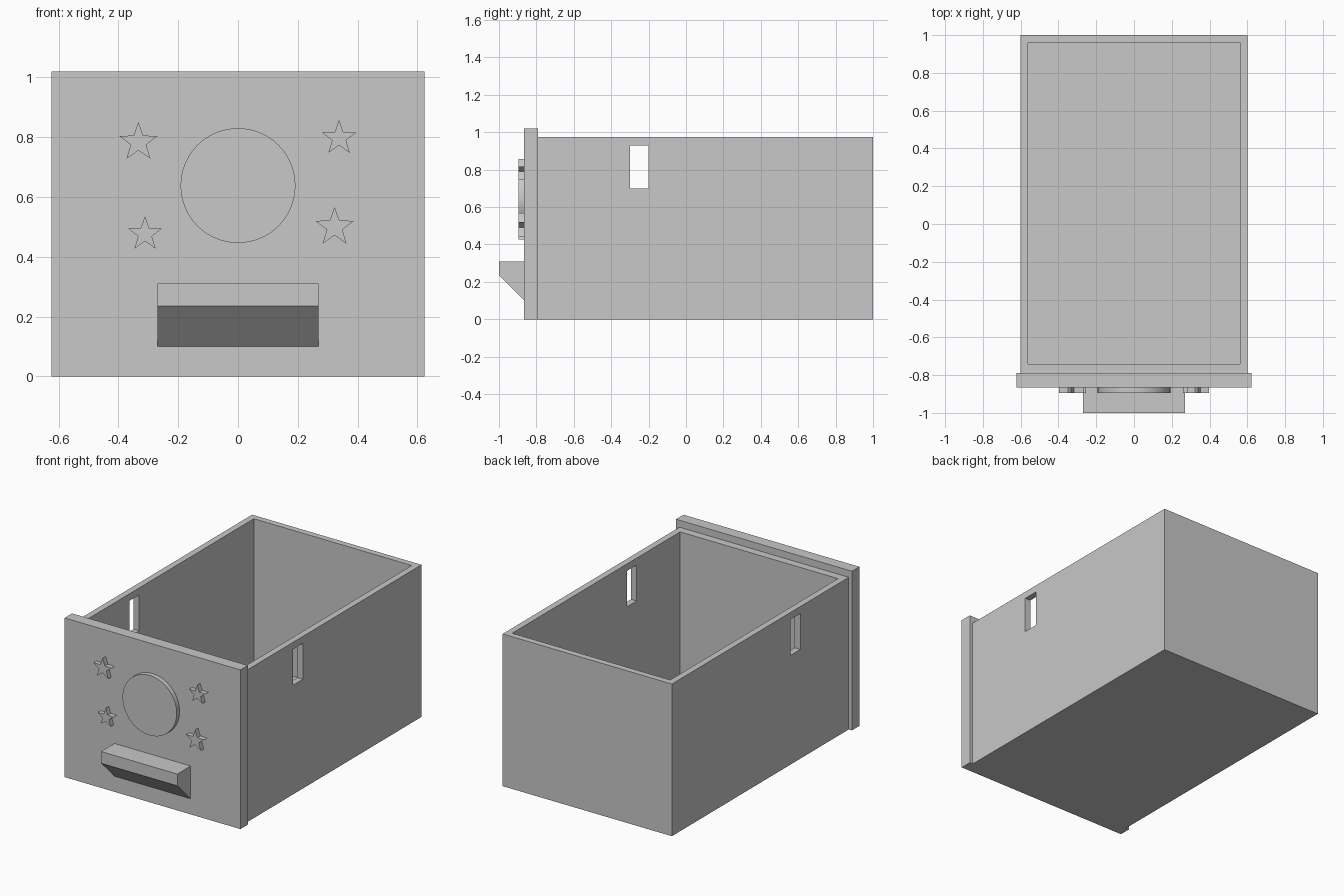
import bpy
import bmesh
import math

default = bpy.data.objects.get("Cube")
if default:
    bpy.data.objects.remove(default, do_unlink=True)

# Single plain grey material
grey = bpy.data.materials.new("plain_grey")
grey.use_nodes = True
COLOUR = (0.58, 0.58, 0.58, 1)
grey.diffuse_color = COLOUR
grey.node_tree.nodes["Principled BSDF"].inputs["Base Color"].default_value = COLOUR


def extrude(name, points, direction):
    """Make a prism from a closed outline swept along a direction."""
    bm = bmesh.new()
    base = bm.faces.new([bm.verts.new(p) for p in points])
    swept = bmesh.ops.extrude_face_region(bm, geom=[base], use_keep_orig=True)
    moved = [g for g in swept["geom"] if isinstance(g, bmesh.types.BMVert)]
    bmesh.ops.translate(bm, verts=moved, vec=direction)
    bmesh.ops.recalc_face_normals(bm, faces=bm.faces)
    mesh = bpy.data.meshes.new(name)
    bm.to_mesh(mesh)
    bm.free()
    mesh.materials.append(grey)
    obj = bpy.data.objects.new(name, mesh)
    bpy.context.collection.objects.link(obj)
    return obj


def box(name, x, y, z):
    outline = [(x[0], y[0], z[0]), (x[1], y[0], z[0]),
               (x[1], y[1], z[0]), (x[0], y[1], z[0])]
    return extrude(name, outline, (0, 0, z[1] - z[0]))


def cut(target, cutter):
    """Subtract the cutter from the target, then discard the cutter."""
    cutter.hide_render = True
    mod = target.modifiers.new("cut", "BOOLEAN")
    mod.operation = "DIFFERENCE"
    mod.solver = "EXACT"
    mod.object = cutter
    bpy.context.view_layer.objects.active = target
    bpy.ops.object.modifier_apply(modifier=mod.name)
    bpy.data.objects.remove(cutter, do_unlink=True)


PLATE_FRONT, PLATE_BACK = -0.865, -0.79
RELIEF = 0.03

# Open-topped drawer body with a slot through each side wall
body = box("drawer_body", (-0.6, 0.6), (PLATE_BACK, 1), (0, 0.975))
cut(body, box("cavity_cutter", (-0.56, 0.56), (-0.74, 0.96), (0.04, 1.2)))
cut(body, box("slot_cutter", (-0.8, 0.8), (-0.3, -0.2), (0.7, 0.93)))

# Front panel, slightly wider and taller than the body
box("front_panel", (-0.623, 0.623), (PLATE_FRONT, PLATE_BACK), (0, 1.02))

# Wedge handle
profile = [(PLATE_FRONT, 0.31), (-1, 0.31), (-1, 0.235), (PLATE_FRONT, 0.1)]
extrude("handle", [(-0.27, y, z) for y, z in profile], (0.54, 0, 0))


def ring(cx, cz, radii, count):
    """Outline on the panel, starting at the top and cycling through the radii."""
    points = []
    for i in range(count):
        r = radii[i % len(radii)]
        a = 2 * math.pi * i / count
        points.append((cx + r * math.sin(a), PLATE_FRONT, cz + r * math.cos(a)))
    return points


# Round raised disc
disc = extrude("round_disc", ring(0, 0.638, [0.192], 64), (0, -RELIEF, 0))
bpy.ops.object.select_all(action="DESELECT")
disc.select_set(True)
bpy.context.view_layer.objects.active = disc
bpy.ops.object.shade_smooth_by_angle(angle=math.radians(30))

# Raised five-pointed stars
stars = {
    "upper_right_star": (-0.333, 0.783, 0.068),
    "upper_left_star": (0.338, 0.797, 0.061),
    "lower_right_star": (-0.311, 0.476, 0.06),
    "lower_left_star": (0.323, 0.499, 0.068),
}
for name, (cx, cz, r) in stars.items():
    extrude(name, ring(cx, cz, [r, r * 0.4], 10), (0, -RELIEF, 0))
